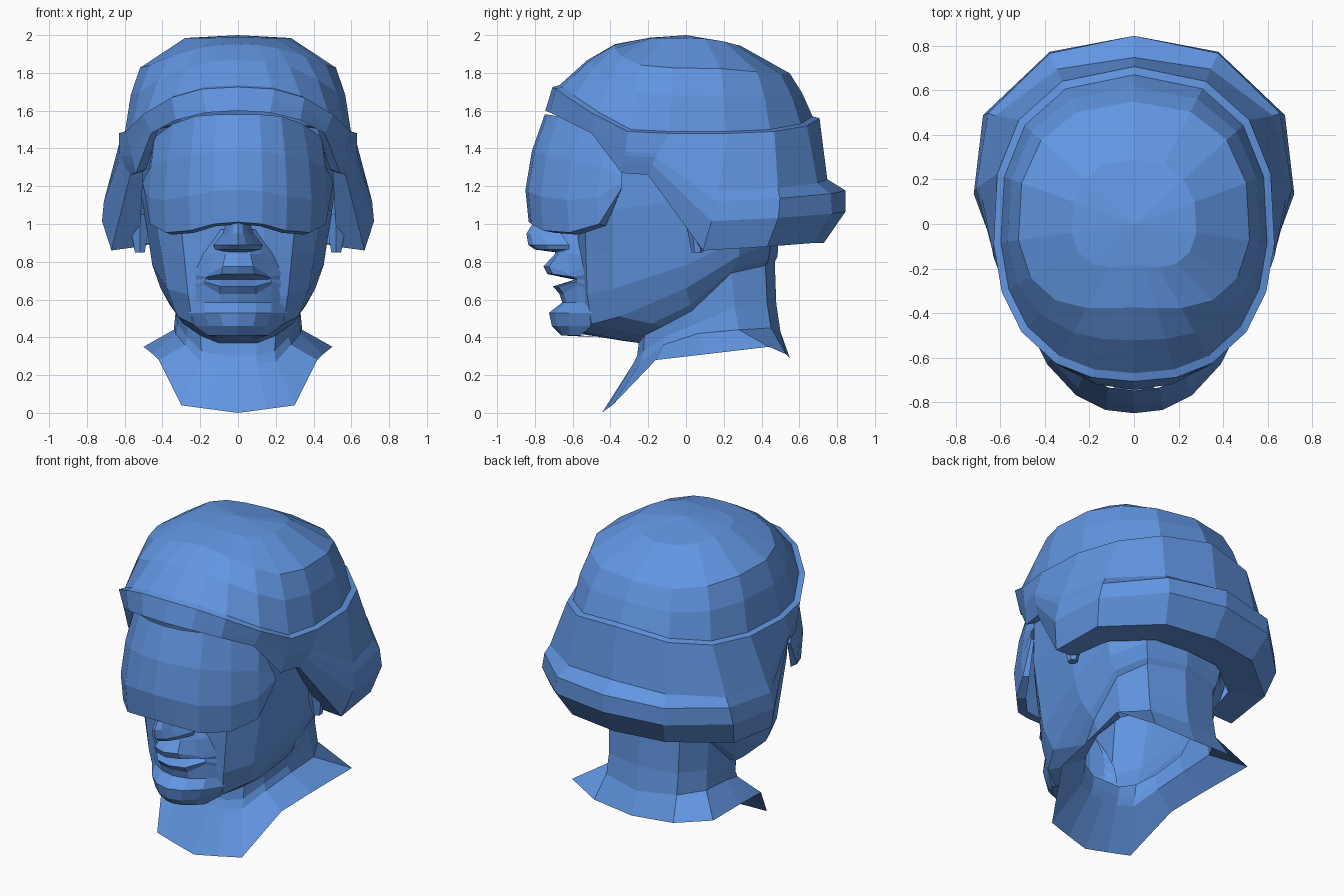
import bpy
import math
from mathutils import Vector

if "Cube" in bpy.data.objects:
    bpy.data.objects.remove(bpy.data.objects["Cube"])

blue = bpy.data.materials.new("blue")
blue.diffuse_color = (0.12, 0.30, 0.75, 1)
blue.use_nodes = True
blue.node_tree.nodes["Principled BSDF"].inputs["Base Color"].default_value = blue.diffuse_color


def skin(name, rows):
    """Quad skin over rows of right-half points, mirrored across x."""
    if rows[0][0].z > rows[-1][0].z:      # run upwards so normals face out
        rows = rows[::-1]
    n = len(rows[0])
    verts = [tuple(p) for r in rows for p in r]
    faces = [(i * n + j, i * n + j + 1, (i + 1) * n + j + 1, (i + 1) * n + j)
             for i in range(len(rows) - 1) for j in range(n - 1)]
    me = bpy.data.meshes.new(name)
    me.from_pydata(verts, [], faces)
    me.materials.append(blue)
    ob = bpy.data.objects.new(name, me)
    bpy.context.collection.objects.link(ob)
    m = ob.modifiers.new("mirror", 'MIRROR')
    m.use_clip = True
    m.merge_threshold = 0.002
    return ob


def V(*pts):
    return [Vector(p) for p in pts]


def mix(a, b, t, bulge=0.0):
    """Blend two rows, pushing the result outwards from the z axis."""
    out = []
    for i, (p, q) in enumerate(zip(a, b)):
        c = p.lerp(q, t)
        d = Vector((c.x, c.y, 0)).normalized()
        out.append(c + d * (bulge[i] if isinstance(bulge, list) else bulge))
    return out


def scaled(row, s, dz=0.0):
    return [Vector((p.x * k, p.y * k, p.z + dz))
            for p, k in zip(row, s if isinstance(s, list) else [s] * len(row))]


# helmet rim line: angle from the front, rim height
angles = [0, 14, 30, 50, 68, 85, 105, 128, 153, 180]
heights = [1.735, 1.725, 1.68, 1.59, 1.5, 1.49, 1.49, 1.5, 1.53, 1.57]
rim = []
for a, z in zip(angles, heights):
    s, c = math.sin(math.radians(a)), math.cos(math.radians(a))
    s = 0.0 if abs(s) < 1e-6 else s
    rim.append(Vector((0.6 * s ** 0.85, -0.67 * math.copysign(abs(c) ** 0.85, c), z)))

# helmet dome: front, side and back profiles blended round the head
front = [(1, 0), (.78, .5), (.56, .82), (.28, .95), (0, 1)]
side = [(1, 0), (.95, .38), (.87, .66), (.47, .97), (0, 1)]
back = [(1, 0), (.92, .28), (.82, .53), (.43, .87), (0, 1)]
dome = []
for k in range(5):
    row = []
    for a, p in zip(angles, rim):
        w = math.sin(math.radians(a)) ** 2
        e = front[k] if a < 90 else back[k]
        f = e[0] * (1 - w) + side[k][0] * w
        g = e[1] * (1 - w) + side[k][1] * w
        row.append(Vector((p.x * f, p.y * f, p.z + (2 - p.z) * g)))
    dome.append(row)
skin("helmet_dome", dome)

# helmet shell: brow band, ear flaps and back ridge, with an inward lip
low = V((0, -.745, 1.60), (.17, -.72, 1.59), (.33, -.64, 1.55), (.46, -.5, 1.48),
        (.54, -.34, 1.27), (.57, -.2, 1.26), (.67, .09, .86), (.64, .43, .88),
        (.33, .68, .9), (0, .73, .9))
top = scaled(rim, 1.055, -.01)
lip = [.92, .92, .92, .92, .9, .88, .78, .72, .7, .68]
flat = [0] * 5
skin("helmet_shell", [rim, top,
                      mix(top, low, .49, flat + [.03, .055, .06, .04, .03]),
                      mix(top, low, .58, flat + [.03, .065, .085, .115, .125]),
                      mix(top, low, .75, flat + [.02, .065, .085, .115, .12]),
                      low, scaled(low, lip, .02)])

# visor: widest outline with bottom and top heights per column
cols = [(0, -.85, 1.01, 1.58), (.13, -.835, 1.0, 1.58), (.26, -.77, .965, 1.57),
        (.39, -.63, .955, 1.53), (.47, -.47, 1.0, 1.46), (.505, -.34, 1.19, 1.28)]
visor = []
for t, s in [(-.02, .9), (0, .98), (.3, 1), (.66, .96), (1, .88)]:
    visor.append([Vector((x * (s if i < 4 else (s + 1) / 2), y * s if i < 5 else y,
                          zb + (zt - zb) * t))
                  for i, (x, y, zb, zt) in enumerate(cols)])
skin("visor", visor)

# head: brow level down to the jaw edge, then under the jaw to the neck
brow = V((0, -.61, 1.38), (.15, -.60, 1.38), (.33, -.53, 1.38), (.46, -.36, 1.38),
         (.52, 0, 1.38), (.5, .3, 1.38), (.35, .48, 1.38), (0, .55, 1.38))
jaw = V((0, -.57, .42), (.13, -.56, .43), (.24, -.5, .47), (.32, -.35, .51),
        (.41, 0, .66), (.42, .28, .83), (.28, .45, .9), (0, .49, .92))
throat = V((0, -.25, .37), (.1, -.25, .37), (.2, -.22, .41), (.27, -.12, .46),
           (.33, .03, .54), (.33, .24, .74), (.25, .42, .78), (0, .47, .8))
cheek = [-.02, -.01, .02, .045, .025, .015, 0, 0]
skin("head", [brow, mix(brow, jaw, .35, cheek), mix(brow, jaw, .6, cheek),
              mix(brow, jaw, .83, cheek), jaw, mix(jaw, throat, .75, .01), throat])

# neck with flared collar
neck = V((0, -.28, .26), (.1, -.28, .26), (.2, -.24, .27), (.28, -.12, .36),
         (.33, .06, .42), (.34, .28, .44), (.25, .45, .45), (0, .5, .43))
collar = V((0, -.445, 0), (.15, -.42, .02), (.3, -.39, .04), (.42, -.16, .28),
           (.45, .1, .31), (.5, .44, .35), (.28, .53, .31), (0, .55, .29))
skin("neck", [throat, mix(throat, neck, .6, -.01), neck, collar])


def feature(name, profile):
    """Face rows: height, centre y, half width, edge y, lip push."""
    rows = []
    for z, yc, w, ye, push in profile:
        row = []
        for u, k in ((0, 1), (.35, .85), (.66, 0), (1, 0)):
            zz = z + (.71 - z) * .6 if push and u == .66 else z   # mouth corner
            row.append(Vector((w * u, yc + (ye - yc) * u ** 2 - push * k, zz)))
        rows.append(row)
    skin(name, rows)


# nose, then mouth and chin in one flowing strip
feature("nose", [(1.02, -.8, .06, -.66, 0), (.95, -.845, .08, -.66, 0),
                 (.89, -.835, .13, -.62, 0), (.865, -.8, .12, -.62, 0),
                 (.85, -.69, .1, -.6, 0)])
feature("mouth_and_chin", [
    (.97, -.66, .1, -.56, 0), (.90, -.69, .14, -.57, 0), (.84, -.695, .19, -.55, 0),
    (.775, -.68, .23, -.53, .075), (.735, -.66, .25, -.52, .075),
    (.705, -.63, .26, -.51, -.04), (.67, -.64, .27, -.50, .065),
    (.63, -.64, .27, -.49, .03), (.585, -.655, .27, -.48, 0),
    (.53, -.725, .27, -.48, 0), (.46, -.71, .23, -.5, 0),
    (.41, -.66, .16, -.56, 0), (.4, -.45, .12, -.45, 0)])

# ear lobes peeking out under the flaps
for s in (-1, 1):
    bpy.ops.mesh.primitive_cone_add(vertices=6, radius1=.03, radius2=.07, depth=.2,
                                    location=(s * .52, .06, .95))
    bpy.context.object.name = "ear_lobe"
    bpy.context.object.data.materials.append(blue)
